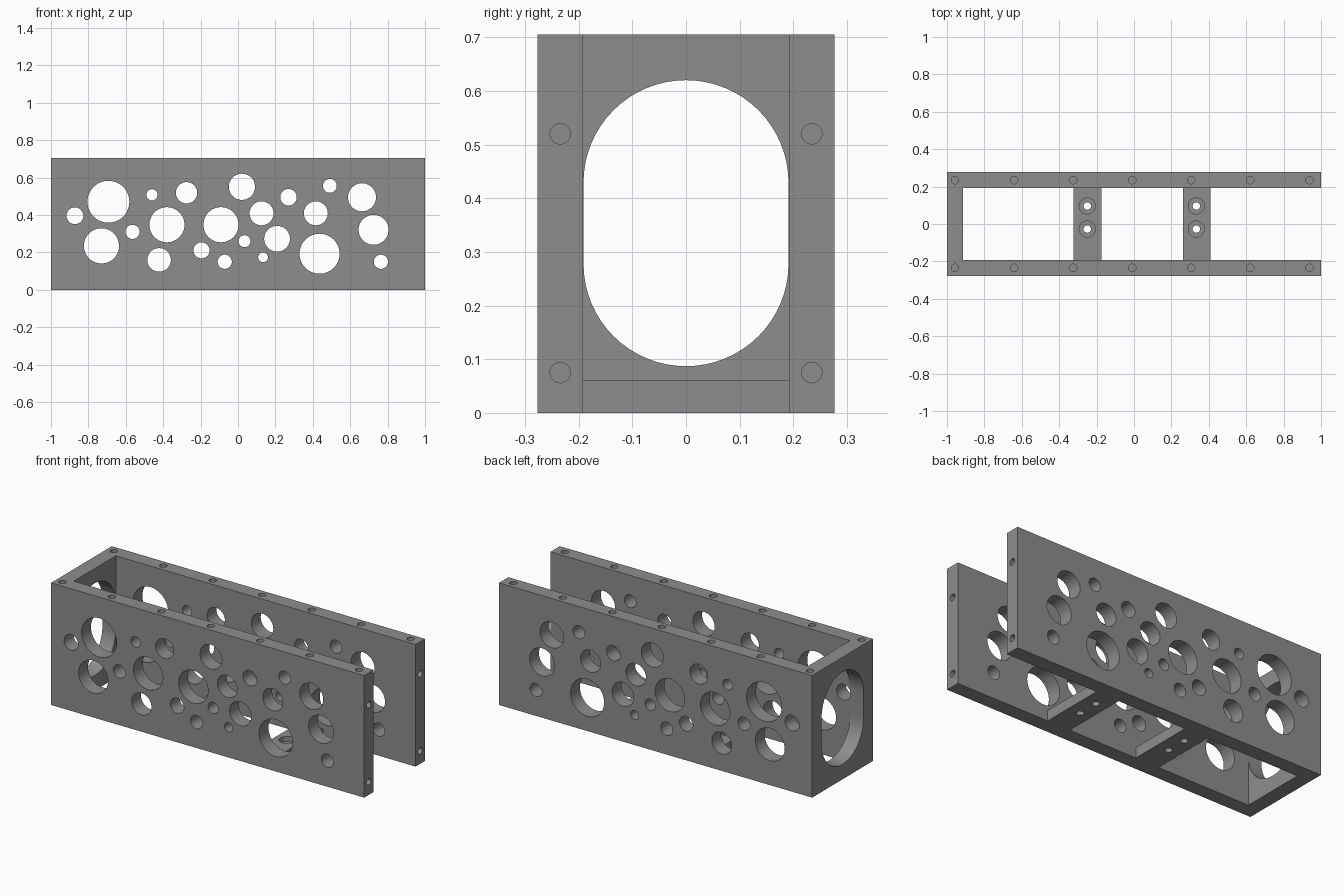
import bpy, bmesh, math
from mathutils import Matrix, Vector

if "Cube" in bpy.data.objects:
    bpy.data.objects.remove(bpy.data.objects["Cube"])

L, W, H = 1.0, 0.277, 0.705      # half length, half width, height
IN_Y, IN_X = 0.192, -0.915       # inner faces of the side plates and end wall
MID = (W + IN_Y) / 2

grey = bpy.data.materials.new("grey")
grey.diffuse_color = (0.27, 0.27, 0.27, 1)
grey.use_nodes = True
grey.node_tree.nodes["Principled BSDF"].inputs["Base Color"].default_value = grey.diffuse_color


def make(name, bm):
    bmesh.ops.recalc_face_normals(bm, faces=bm.faces)
    me = bpy.data.meshes.new(name)
    bm.to_mesh(me)
    bm.free()
    me.materials.append(grey)
    ob = bpy.data.objects.new(name, me)
    bpy.context.collection.objects.link(ob)
    return ob


def prism(bm, points, vec):
    """Extrude a closed outline along a vector."""
    face = bm.faces.new([bm.verts.new(p) for p in points])
    ext = bmesh.ops.extrude_face_region(bm, geom=[face], use_keep_orig=True)
    verts = [g for g in ext["geom"] if isinstance(g, bmesh.types.BMVert)]
    bmesh.ops.translate(bm, verts=verts, vec=vec)


def cyl(bm, center, axis, r, depth, seg=24):
    rot = Vector((0, 0, 1)).rotation_difference(Vector(axis)).to_matrix().to_4x4()
    bmesh.ops.create_cone(bm, cap_ends=True, segments=seg, radius1=r, radius2=r,
                          depth=depth, matrix=Matrix.Translation(center) @ rot)


def boolean(ob, tool, op):
    m = ob.modifiers.new(op, "BOOLEAN")
    m.operation, m.solver, m.object = op, "EXACT", tool
    bpy.context.view_layer.objects.active = ob
    bpy.ops.object.modifier_apply(modifier=m.name)
    bpy.data.objects.remove(tool)


# U-shaped channel: two side plates and one end wall
bm = bmesh.new()
prism(bm, [(-L, -W, 0), (L, -W, 0), (L, -IN_Y, 0), (IN_X, -IN_Y, 0),
           (IN_X, IN_Y, 0), (L, IN_Y, 0), (L, W, 0), (-L, W, 0)], (0, 0, H))
frame = make("channel_frame", bm)

# Cross bars along the floor
bm = bmesh.new()
for x0, x1 in ((-0.324, -0.173), (0.262, 0.409)):
    y = IN_Y + 0.03
    prism(bm, [(x0, -y, 0), (x1, -y, 0), (x1, y, 0), (x0, y, 0)], (0, 0, 0.06))
boolean(frame, make("cross_bars", bm), "UNION")

# Round lightening holes through both side plates: x, z, radius
HOLES = [(-.872, .396, .045), (-.693, .471, .112), (-.73, .235, .094),
         (-.564, .31, .038), (-.46, .508, .03), (-.275, .519, .057),
         (-.38, .348, .094), (-.422, .16, .063), (-.195, .211, .043),
         (-.091, .348, .094), (-.071, .15, .038), (.021, .551, .07),
         (.035, .26, .032), (.126, .409, .064), (.134, .174, .026),
         (.209, .273, .069), (.27, .495, .044), (.416, .409, .064),
         (.436, .193, .107), (.491, .556, .037), (.663, .495, .075),
         (.725, .321, .08), (.764, .15, .038)]
bm = bmesh.new()
for x, z, r in HOLES:
    cyl(bm, (x, 0, z), (0, 1, 0), r, 0.7, 48)
boolean(frame, make("side_hole_cutter", bm), "DIFFERENCE")

# Oval opening in the end wall
bm = bmesh.new()
R, N = 0.191, 32
oval = []
for zc, start in ((0.429, 0), (0.278, math.pi)):
    for i in range(N + 1):
        a = start + math.pi * i / N
        oval.append((-1.1, R * math.cos(a), zc + R * math.sin(a)))
prism(bm, oval, (0.25, 0, 0))
boolean(frame, make("oval_cutter", bm), "DIFFERENCE")

# Blind screw holes in the top edges and the open end
bm = bmesh.new()
for y in (-MID, MID):
    for i in range(7):
        cyl(bm, (-0.957 + i * 0.3158, y, H), (0, 0, 1), 0.02, 0.15)
    for z in (0.075, 0.52):
        cyl(bm, (L, y, z), (1, 0, 0), 0.019, 0.16)
boolean(frame, make("screw_hole_cutter", bm), "DIFFERENCE")

# Counterbored mounting holes in the cross bars
for r, z, depth in ((0.043, 0.06, 0.06), (0.02, 0.03, 0.2)):
    bm = bmesh.new()
    for x in (-0.25, 0.333):
        for y in (0.096, -0.027):
            cyl(bm, (x, y, z), (0, 0, 1), r, depth)
    boolean(frame, make("mount_hole_cutter", bm), "DIFFERENCE")

# Smooth bores, sharp edges
bpy.ops.object.select_all(action="DESELECT")
frame.select_set(True)
bpy.context.view_layer.objects.active = frame
bpy.ops.object.shade_smooth_by_angle(angle=math.radians(30))
